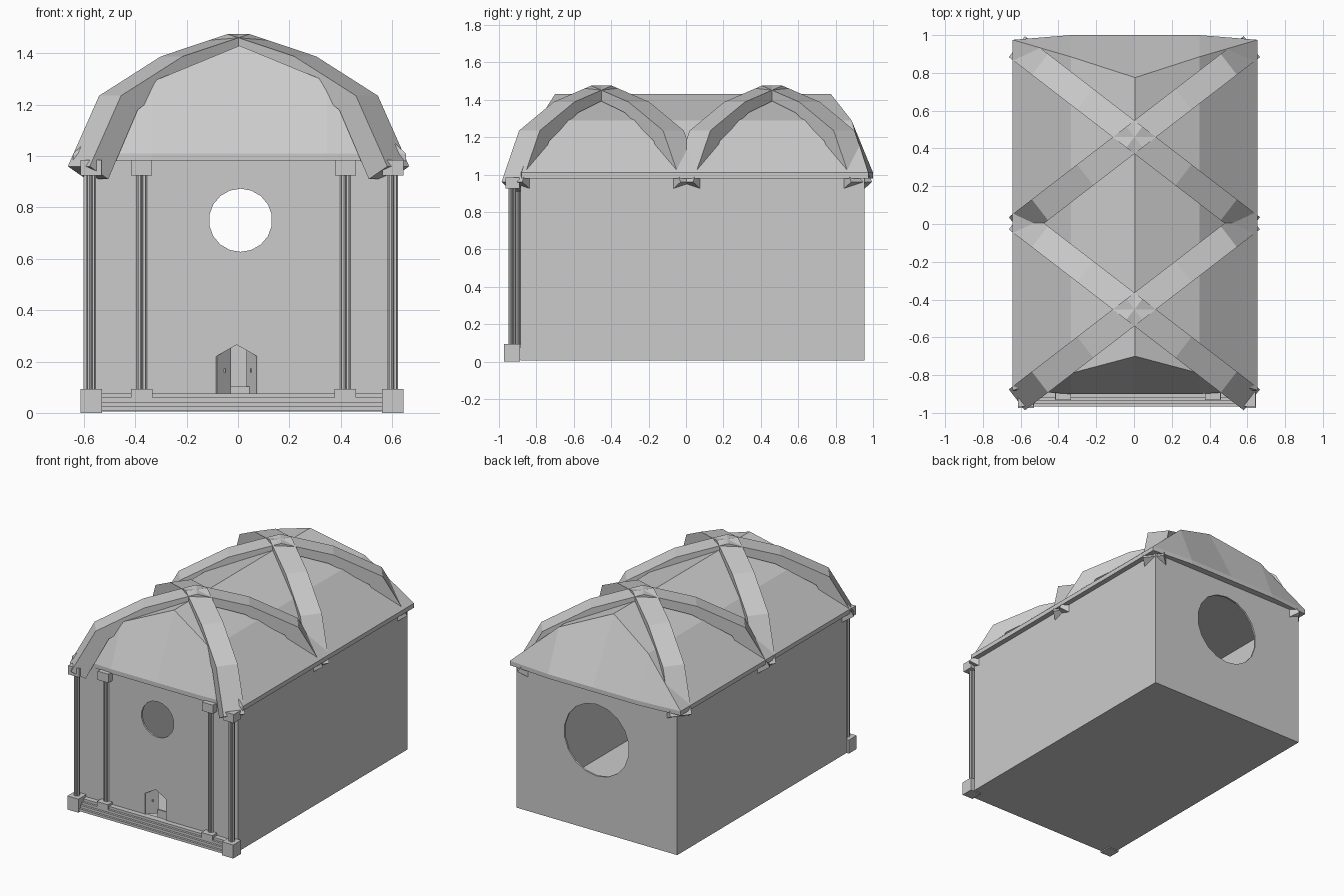
import bpy, bmesh, math
from mathutils import Vector

if "Cube" in bpy.data.objects:
    bpy.data.objects.remove(bpy.data.objects["Cube"])


def mesh_object(name, verts, faces):
    me = bpy.data.meshes.new(name)
    me.from_pydata(verts, [], faces)
    bm = bmesh.new()
    bm.from_mesh(me)
    bmesh.ops.recalc_face_normals(bm, faces=bm.faces)
    bm.to_mesh(me)
    bm.free()
    ob = bpy.data.objects.new(name, me)
    bpy.context.collection.objects.link(ob)
    return ob


def prism(name, bottom, top):
    """Closed solid between two matching rings of points."""
    n = len(bottom)
    faces = [(i, (i + 1) % n, n + (i + 1) % n, n + i) for i in range(n)]
    faces += [tuple(range(n)), tuple(range(n, 2 * n))]
    return mesh_object(name, bottom + top, faces)


def box(name, x0, x1, y0, y1, z0, z1):
    ring = [(x0, y0), (x1, y0), (x1, y1), (x0, y1)]
    return prism(name, [(x, y, z0) for x, y in ring], [(x, y, z1) for x, y in ring])


def along_y(name, outline, y0, y1):
    return prism(name, [(x, y0, z) for x, z in outline], [(x, y1, z) for x, z in outline])


def circle(cx, cz, r, n=18):
    return [(cx + r * math.sin(2 * math.pi * i / n), cz + r * math.cos(2 * math.pi * i / n))
            for i in range(n)]


def cut(target, cutter):
    cutter.hide_render = True
    mod = target.modifiers.new("cut", 'BOOLEAN')
    mod.operation = 'DIFFERENCE'
    mod.solver = 'EXACT'
    mod.object = cutter
    bpy.context.view_layer.objects.active = target
    bpy.ops.object.modifier_apply(modifier=mod.name)
    bpy.data.objects.remove(cutter)


# Hollow hall with round windows and a peaked doorway
hall = box("hall", -0.602, 0.618, -0.885, 0.955, 0.005, 0.985)
door_shape = [(-0.085, 0.075), (0.075, 0.075), (0.075, 0.22), (-0.005, 0.265), (-0.085, 0.22)]
cut(hall, box("cavity", -0.59, 0.606, -0.873, 0.943, 0.015, 0.973))
cut(hall, along_y("front_window_cutter", circle(0.01, 0.75, 0.123), -1.0, -0.8))
cut(hall, along_y("back_window_cutter", circle(0.01, 0.63, 0.246), 0.85, 1.1))
cut(hall, along_y("door_cutter", door_shape, -1.0, -0.8))

# Door leaves swung inward, with knobs
for side, angle in ((-1, 47), (1, 62)):
    hinge = Vector((-0.005 + side * 0.08, -0.88, 0))
    a = math.radians(angle)
    d = Vector((-side * math.cos(a), math.sin(a), 0))
    nrm = Vector((d.y, -d.x, 0)) * 0.004
    leaf = [(0, 0.075), (0.08, 0.075), (0.08, 0.263), (0, 0.22)]
    pts = [hinge + d * s + Vector((0, 0, z)) for s, z in leaf]
    prism("door_leaf", [p - nrm for p in pts], [p + nrm for p in pts])
    k = hinge + d * 0.045
    box("door_knob", k.x - 0.006, k.x + 0.006, k.y - 0.007, k.y + 0.007, 0.158, 0.172)
box("door_sill", -0.03, 0.045, -0.83, -0.82, 0.015, 0.102)

# Porch steps
for i in range(4):
    box("step", -0.60, 0.615, -0.965 + i * 0.015, -0.88, 0.008 + i * 0.017, 0.025 + i * 0.017)


# Fluted columns with square bases and caps
def column(x, y, base_z):
    ring = []
    for i in range(16):
        r = 0.02 if i % 2 == 0 else 0.014
        a = 2 * math.pi * i / 16
        ring.append((x + r * math.cos(a), y + r * math.sin(a)))
    prism("column_shaft", [(u, v, 0.08) for u, v in ring], [(u, v, 0.94) for u, v in ring])
    box("column_base", x - 0.042, x + 0.042, y - 0.045, y + 0.04, base_z, 0.093)
    box("column_cap", x - 0.041, x + 0.041, y - 0.038, y + 0.038, 0.925, 0.985)


for cx, cy, bz in ((-0.572, -0.928, 0), (-0.375, -0.89, 0.05),
                   (0.418, -0.89, 0.05), (0.603, -0.928, 0)):
    column(cx, cy, bz)

# Faceted roof with hipped ends on a thin eave
profile = [(-0.648, 1.01), (-0.34, 1.29), (0, 1.43), (0.34, 1.29), (0.648, 1.01)]
ends = [([-0.88, -0.79, -0.70, -0.79, -0.88], [-0.88, -0.9, -0.9, -0.9, -0.88]),
        ([0.975, 0.885, 0.775, 0.885, 0.975], [0.975, 1.0, 1.0, 1.0, 0.975])]
verts = []
for upper, lower in ends:
    verts += [(x + 0.006, y, z) for (x, z), y in zip(profile, upper)]
    verts += [(x + 0.006, y, 1.01) for (x, z), y in zip(profile, lower)]
    verts += [(x + 0.006, y, 0.98) for (x, z), y in zip(profile, lower)]
faces = []
for i in range(4):
    faces.append((i, i + 1, i + 16, i + 15))           # roof slopes
    faces.append((i + 10, i + 11, i + 26, i + 25))     # underside
    for k in (0, 15):
        faces.append((k + i + 5, k + i + 6, k + i + 11, k + i + 10))
        faces.append((k + i, k + i + 1, k + i + 6, k + i + 5))
for i in (0, 4):
    faces.append((i + 5, i + 20, i + 25, i + 10))      # side eaves
roof = mesh_object("roof", verts, faces)
bm = bmesh.new()
bm.from_mesh(roof.data)
bmesh.ops.remove_doubles(bm, verts=bm.verts, dist=0.001)
bmesh.ops.recalc_face_normals(bm, faces=bm.faces)
bm.to_mesh(roof.data)
bm.free()

# Diagonal arched ribs crossing over the roof
outer = [(0, 1.475), (0.26, 1.388), (0.50, 1.235), (0.622, 0.96)]
inner = [(0, 1.42), (0.235, 1.33), (0.435, 1.18), (0.55, 0.91)]


def rib(cy, slope):
    full = lambda pts: [(-x, z) for x, z in pts[:0:-1]] + pts
    d = Vector((1, slope, 0))
    side = Vector((-slope, 1, 0)).normalized() * 0.07
    outline = [(x, z) for x, z in full(outer)] + full(inner)[::-1]
    mids = [Vector((0.002, cy, z)) + d * x for x, z in outline]
    n = len(full(outer))
    pts = [m - side for m in mids] + [m + side for m in mids]
    m = 2 * n
    fs = [(i, (i + 1) % m, m + (i + 1) % m, m + i) for i in range(m)]
    for i in range(n - 1):                              # side walls in quads
        q = (i, i + 1, m - 2 - i, m - 1 - i)
        fs += [q, tuple(m + k for k in q)]
    mesh_object("roof_rib", pts, fs)


for cy in (-0.452, 0.46):
    for slope in (0.77, -0.77):
        rib(cy, slope)
